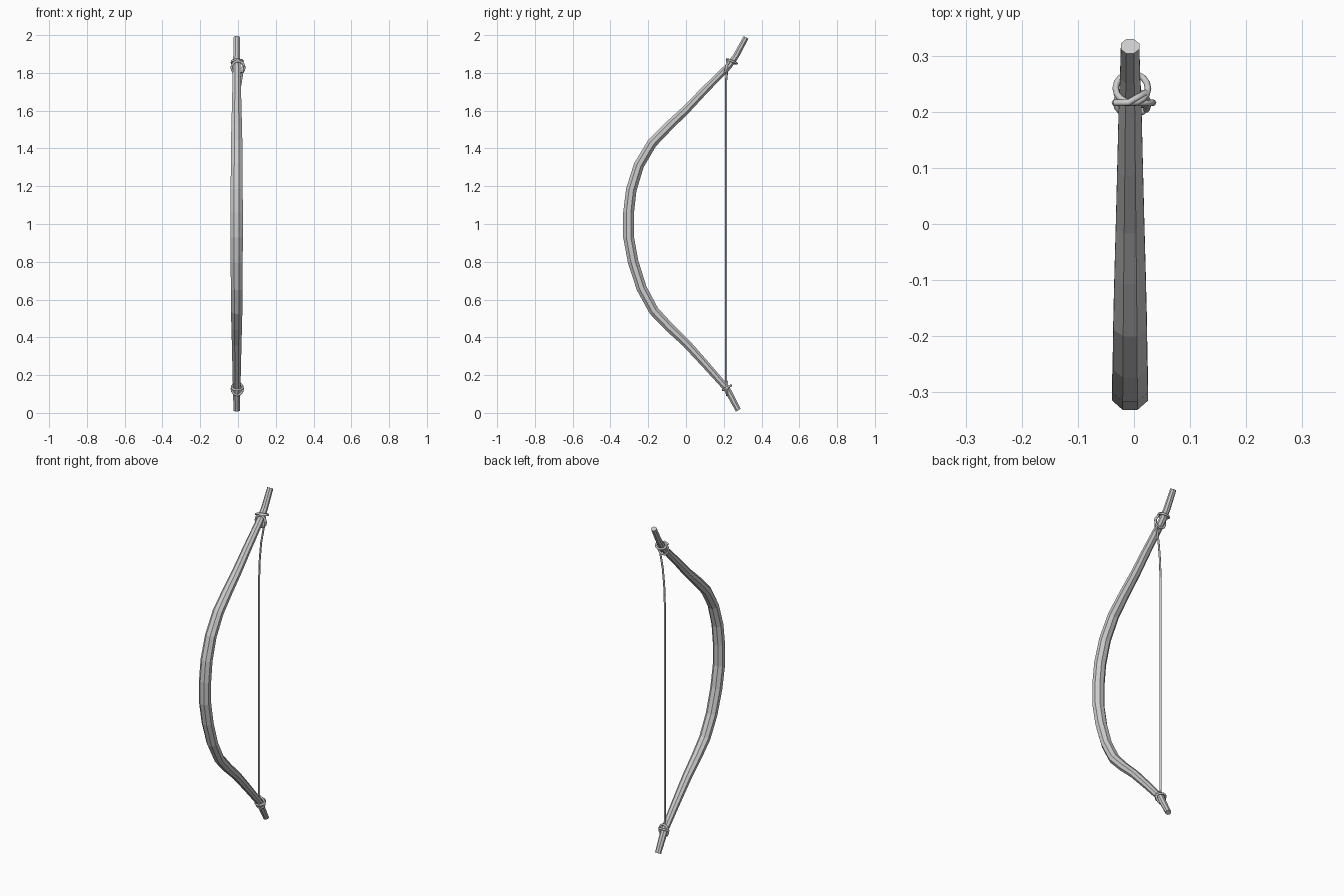
import bpy, bmesh, math
from mathutils import Vector

if "Cube" in bpy.data.objects:
    bpy.data.objects.remove(bpy.data.objects["Cube"])

CX = -0.007  # bow stave centre line


def stave(name, path, sides=8):
    """Sweep an octagon along (y, z, radius) points in the yz plane."""
    bm = bmesh.new()
    rings = []
    for i, (y, z, r) in enumerate(path):
        a, b = path[max(i - 1, 0)], path[min(i + 1, len(path) - 1)]
        t = Vector((0, b[0] - a[0], b[1] - a[1])).normalized()
        n = Vector((0, -t.z, t.y))
        ring = []
        for k in range(sides):
            ang = 2 * math.pi * (k + 0.5) / sides
            p = Vector((CX, y, z)) + n * (0.95 * r * math.cos(ang))
            p.x += 1.08 * r * math.sin(ang)
            ring.append(bm.verts.new(p))
        rings.append(ring)
    for a, b in zip(rings, rings[1:]):
        for k in range(sides):
            j = (k + 1) % sides
            bm.faces.new((a[k], a[j], b[j], b[k]))
    bm.faces.new(rings[0])
    bm.faces.new(rings[-1])
    bmesh.ops.recalc_face_normals(bm, faces=bm.faces)
    me = bpy.data.meshes.new(name)
    bm.to_mesh(me)
    bm.free()
    bpy.context.collection.objects.link(bpy.data.objects.new(name, me))


def cord(name, pts, radius, closed=False):
    """Thin round cord through the given points."""
    cu = bpy.data.curves.new(name, 'CURVE')
    cu.dimensions = '3D'
    cu.bevel_depth = radius
    cu.bevel_resolution = 2
    cu.use_fill_caps = True
    sp = cu.splines.new('POLY')
    sp.points.add(len(pts) - 1)
    for q, p in zip(sp.points, pts):
        q.co = (*p, 1)
    sp.use_cyclic_u = closed
    bpy.context.collection.objects.link(bpy.data.objects.new(name, cu))


def loop(name, centre, u, v, radius=0.006, n=16):
    """Elliptical cord loop spanned by half-axes u and v."""
    c, u, v = Vector(centre), Vector(u), Vector(v)
    cord(name, [c + u * math.cos(2 * math.pi * i / n) + v * math.sin(2 * math.pi * i / n)
                for i in range(n)], radius, True)


# Bow stave, bottom tip to top tip
stave("bow_stave", [
    (0.277, 0.014, 0.0165), (0.215, 0.13, 0.020), (0.10, 0.26, 0.023),
    (0.0, 0.37, 0.0255), (-0.09, 0.455, 0.028), (-0.17, 0.54, 0.030),
    (-0.235, 0.66, 0.031), (-0.28, 0.80, 0.032), (-0.304, 0.93, 0.0325),
    (-0.304, 1.06, 0.0325), (-0.29, 1.18, 0.032), (-0.25, 1.31, 0.031),
    (-0.18, 1.428, 0.030), (-0.09, 1.52, 0.028), (0.0, 1.605, 0.0255),
    (0.10, 1.71, 0.023), (0.225, 1.835, 0.020), (0.265, 1.89, 0.018),
    (0.318, 1.988, 0.0165)])

# Bowstring, bending sideways into the upper knot
cord("bowstring", [(CX, 0.215, 0.10), (CX, 0.212, 0.20), (CX, 0.212, 1.49),
                   (-0.003, 0.212, 1.60), (0.006, 0.212, 1.70),
                   (0.018, 0.213, 1.77), (0.024, 0.216, 1.81)], 0.0055)

# Upper knot: upright loop, flat loop and loose end
loop("upper_knot_loop", (0.0, 0.217, 1.828), (0.034, 0, 0), (0, 0, 0.034))
loop("upper_knot_wrap", (-0.004, 0.243, 1.858), (0.029, 0, 0.004), (0, 0.026, -0.008))
cord("upper_knot_end", [(0.022, 0.205, 1.80), (0.026, 0.215, 1.84),
                        (0.020, 0.235, 1.868), (-0.01, 0.217, 1.872),
                        (-0.035, 0.217, 1.862)], 0.006)

# Lower knot
loop("lower_knot_loop", (-0.004, 0.217, 0.128), (0.029, 0, 0), (0, 0, 0.034))
loop("lower_knot_wrap", (-0.004, 0.217, 0.133), (0.028, 0, 0), (0, 0.022, 0.012))
